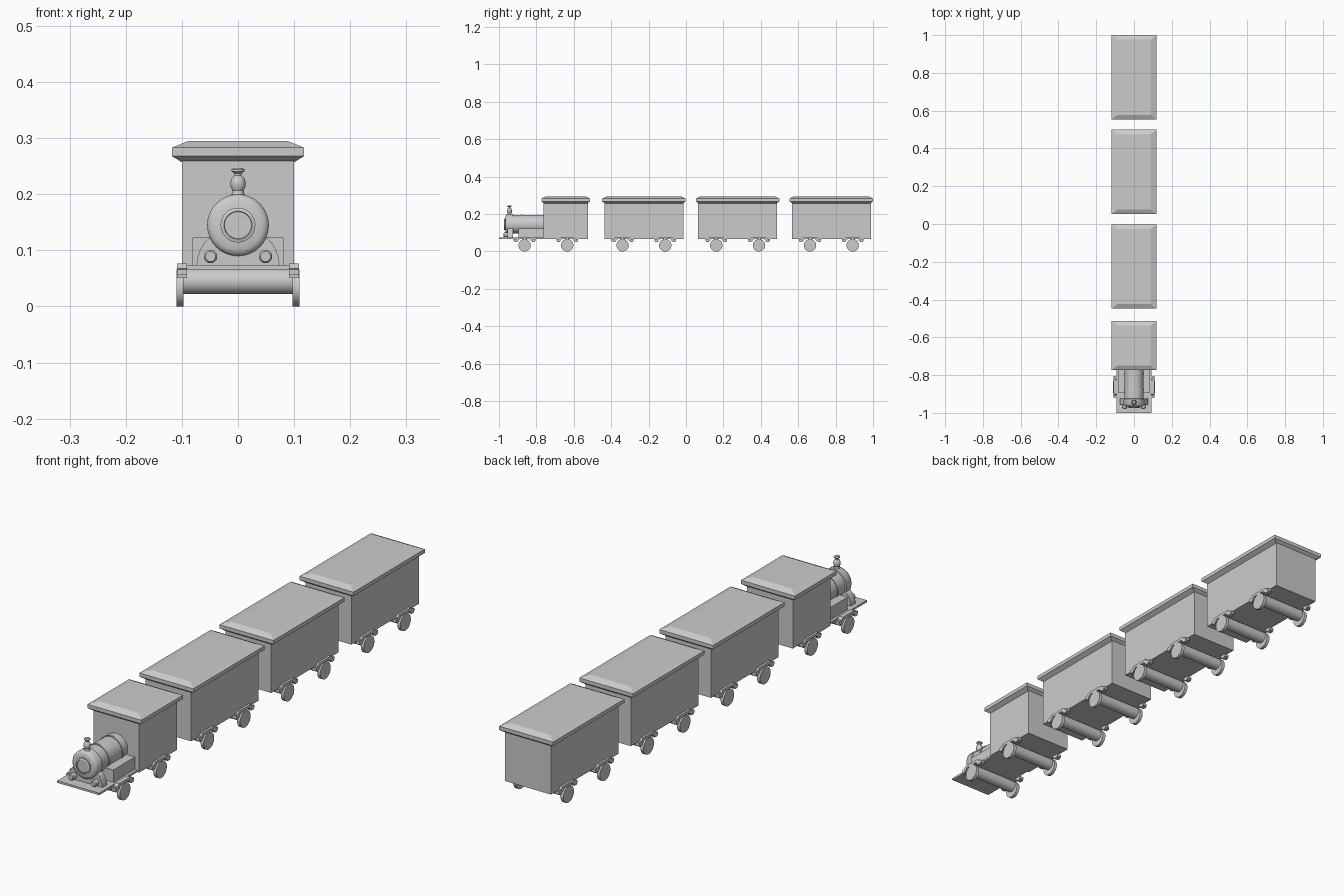
import bpy, bmesh, math
from mathutils import Matrix, Vector

if "Cube" in bpy.data.objects:
    bpy.data.objects.remove(bpy.data.objects["Cube"])


def finish(bm, name, smooth=False):
    bmesh.ops.recalc_face_normals(bm, faces=bm.faces)
    me = bpy.data.meshes.new(name)
    bm.to_mesh(me)
    bm.free()
    ob = bpy.data.objects.new(name, me)
    bpy.context.collection.objects.link(ob)
    if smooth:
        bpy.ops.object.select_all(action='DESELECT')
        bpy.context.view_layer.objects.active = ob
        ob.select_set(True)
        bpy.ops.object.shade_smooth_by_angle(angle=math.radians(35))
    return ob


def box(name, x0, x1, y0, y1, z0, z1):
    bm = bmesh.new()
    size = Matrix.Diagonal((x1 - x0, y1 - y0, z1 - z0, 1))
    mid = Matrix.Translation(((x0 + x1) / 2, (y0 + y1) / 2, (z0 + z1) / 2))
    bmesh.ops.create_cube(bm, size=1, matrix=mid @ size)
    return finish(bm, name)


def loft(bm, rings):
    loops = [[bm.verts.new(p) for p in ring] for ring in rings]
    n = len(loops[0])
    for a, b in zip(loops, loops[1:]):
        for i in range(n):
            j = (i + 1) % n
            bm.faces.new((a[i], a[j], b[j], b[i]))
    bm.faces.new(loops[0])
    bm.faces.new(loops[-1])


def turned(name, origin, axis, profile, sides=32):
    """Lathe a (radius, distance along axis) profile."""
    bm = bmesh.new()
    rot = Vector(axis).to_track_quat('Z', 'Y').to_matrix()
    o = Vector(origin)
    angles = [2 * math.pi * i / sides for i in range(sides)]
    loft(bm, [[o + rot @ Vector((r * math.cos(a), r * math.sin(a), d)) for a in angles]
              for r, d in profile])
    return finish(bm, name, True)


def extruded(name, pts, place, a, b):
    bm = bmesh.new()
    loft(bm, [[place(p, t) for p in pts] for t in (a, b)])
    return finish(bm, name)


def roof(name, yc, hy):
    # hipped slab: flared underside, short rim, chamfered top
    bm = bmesh.new()
    rings = []
    for inset, z in ((0.018, 0.257), (0, 0.268), (0, 0.283), (0.030, 0.295)):
        x, y = 0.118 - inset, hy - inset * 0.8
        rings.append([(-x, yc - y, z), (x, yc - y, z), (x, yc + y, z), (-x, yc + y, z)])
    loft(bm, rings)
    finish(bm, name)


def wheelset(name, y):
    turned(name + "_axle", (-0.098, y, 0.045), (1, 0, 0), [(0.023, 0), (0.023, 0.196)])
    arch = [(-0.058, 0.056), (-0.036, 0.056), (-0.027, 0.066), (0.027, 0.066), (0.036, 0.056),
            (0.058, 0.056), (0.058, 0.066), (0.045, 0.068), (0.036, 0.077), (-0.036, 0.077),
            (-0.045, 0.068), (-0.058, 0.066)]
    for s, side in ((-1, "left"), (1, "right")):
        turned(f"{name}_wheel_{side}", (s * 0.097, y, 0.033), (s, 0, 0),
               [(0.033, 0), (0.033, 0.013)])
        extruded(f"{name}_spring_{side}", arch,
                 lambda p, t: (s * t, y + p[0], p[1]), 0.091, 0.109)
        for e in (-1, 1):
            box(f"{name}_spring_hanger_{side}", s * 0.1 - 0.009, s * 0.1 + 0.009,
                y + e * 0.047 - 0.008, y + e * 0.047 + 0.008, 0.051, 0.068)


def carriage(name, yc, half, wheel_mid):
    box(name + "_body", -0.1, 0.1, yc - half + 0.012, yc + half - 0.012, 0.066, 0.26)
    roof(name + "_roof", yc, half)
    for i, dy in enumerate((-0.114, 0.114)):
        wheelset(f"{name}_{i}", wheel_mid + dy)


# Cab and three carriages
carriage("cab", -0.643, 0.13, -0.749)
for k in range(3):
    yc = -0.225 + 0.501 * k
    carriage(f"carriage_{k + 1}", yc, 0.223, yc)

# Running board
box("running_board", -0.092, 0.092, -1.0, -0.76, 0.066, 0.074)

# Boiler with smokebox, door and bands, lathed towards the front
BZ = 0.145
turned("boiler", (0, -0.76, BZ), (0, -1, 0), [(0.050, 0), (0.050, 0.17)])
turned("smokebox", (0, -0.925, BZ), (0, -1, 0),
       [(0.050, 0), (0.055, 0.001), (0.055, 0.031), (0.051, 0.037), (0.044, 0.040),
        (0.031, 0.041), (0.031, 0.046), (0.025, 0.048), (0.024, 0.045)])
for y in (-0.793, -0.878):
    turned("boiler_band", (0, y - 0.004, BZ), (0, 1, 0), [(0.053, 0), (0.053, 0.008)])

# Smokebox saddle with concave flanks
flank = [(0.074, 0.074), (0.072, 0.088), (0.067, 0.102), (0.060, 0.114), (0.050, 0.123)]
saddle = flank + [(-x, z) for x, z in reversed(flank)]
extruded("smokebox_saddle", saddle, lambda p, t: (p[0], t, p[1]), -0.955, -0.925)

# Chimney
turned("chimney", (0, -0.944, 0), (0, 0, 1),
       [(0.013, 0.185), (0.011, 0.203), (0.010, 0.207), (0.013, 0.213), (0.0135, 0.222),
        (0.011, 0.229), (0.006, 0.233), (0.006, 0.237), (0.012, 0.241), (0.012, 0.244),
        (0.008, 0.247)], 24)

# Side tanks and lamps
for s in (-1, 1):
    xs = sorted((s * 0.035, s * 0.081))
    box("side_tank", xs[0], xs[1], -0.896, -0.76, 0.074, 0.123)
    turned("lamp", (s * 0.049, -0.945, 0.089), (0, -1, 0),
           [(0.012, 0), (0.012, 0.028), (0.009, 0.032)], 20)
